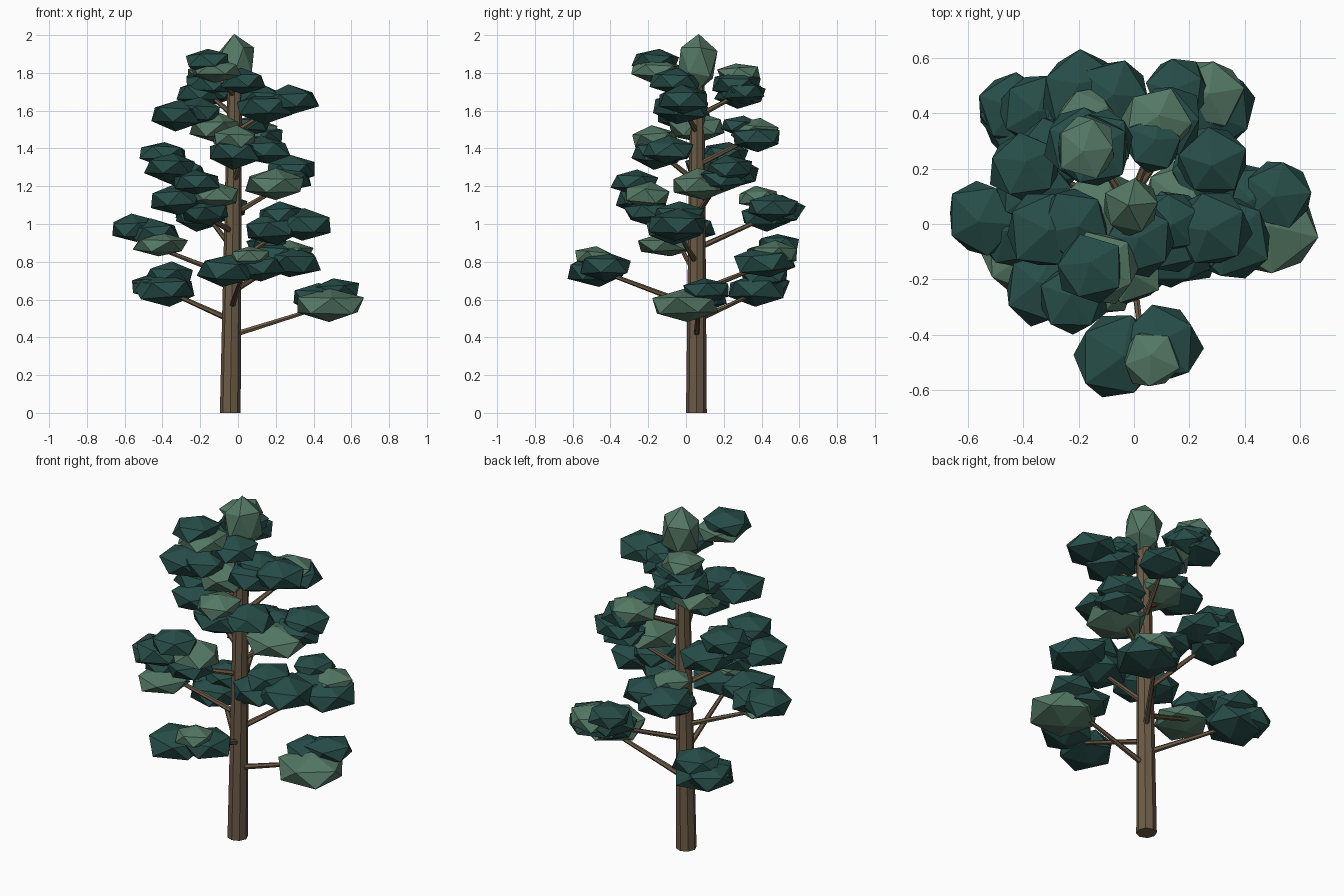
import bpy, bmesh, random
from mathutils import Vector, Matrix, Euler

random.seed(4)


def material(name, rgb):
    m = bpy.data.materials.new(name)
    m.diffuse_color = (*rgb, 1)
    return m


BARK = material("bark", (0.15, 0.105, 0.062))
DARK = material("dark_foliage", (0.02, 0.075, 0.066))
LIGHT = material("light_foliage", (0.09, 0.19, 0.13))


def make_object(name, bm, mat):
    me = bpy.data.meshes.new(name)
    bm.to_mesh(me)
    bm.free()
    me.materials.append(mat)
    ob = bpy.data.objects.new(name, me)
    bpy.context.collection.objects.link(ob)
    return ob


def limb(name, a, b, r1, r2, sides):
    a, b = Vector(a), Vector(b)
    d = b - a
    bm = bmesh.new()
    bmesh.ops.create_cone(bm, cap_ends=True, segments=sides, radius1=r1, radius2=r2, depth=d.length)
    rot = Vector((0, 0, 1)).rotation_difference(d).to_matrix().to_4x4()
    bm.transform(Matrix.Translation((a + b) / 2) @ rot)
    make_object(name, bm, BARK)


def clump(name, pos, mat, r=None, flat=0.52):
    # flattened icosahedron with a little irregularity
    x, y, z = pos
    r = (r or 0.172 - 0.026 * (z - 0.5)) * 1.05
    bm = bmesh.new()
    bmesh.ops.create_icosphere(bm, subdivisions=1, radius=1)
    for v in bm.verts:
        v.co *= random.uniform(0.91, 1.09)
    spin = Euler((random.uniform(-.15, .15), random.uniform(-.15, .15), random.uniform(0, 6.28))).to_matrix().to_4x4()
    bm.transform(Matrix.Translation(pos) @ Matrix.Diagonal((r, r, r * flat, 1)) @ spin)
    make_object(name, bm, mat)


# Trunk: slightly leaning and tapering
BASE, TOP = Vector((-0.041, 0.055, 0)), Vector((-0.016, 0.06, 1.8))
limb("trunk", BASE, TOP, 0.055, 0.038, 8)


def branch(name, root_z, dark, light=()):
    pts = [Vector(p[:3]) for p in list(dark) + list(light)]
    tip = sum(pts, Vector()) / len(pts)
    tip.z = min(p.z for p in pts)
    limb(name + "_branch", BASE.lerp(TOP, root_z / 1.8), tip, 0.016, 0.01, 6)
    for mat, group, tone in ((DARK, dark, "dark"), (LIGHT, light, "light")):
        for i, p in enumerate(group):
            clump(f"{name}_{tone}_clump_{i + 1}", p[:3], mat, *p[3:])


# Lower tier
branch("low_right", 0.41, [(0.52, 0.11, 0.645, 0.13), (0.42, 0.09, 0.61, 0.14)], [(0.485, 0.0, 0.57, 0.185, 0.46)])
branch("low_back_left", 0.49, [(-0.38, 0.37, 0.65), (-0.43, 0.41, 0.67, 0.14), (-0.36, 0.42, 0.73, 0.13)])
branch("low_front", 0.56, [(-0.06, -0.47, 0.755), (0.1, -0.43, 0.77, 0.15)], [(0.06, -0.49, 0.825, 0.112)])
branch("low_back_right", 0.64, [(0.28, 0.42, 0.8), (0.16, 0.49, 0.89, 0.115), (0.2, 0.43, 0.83, 0.14)],
       [(0.27, 0.47, 0.84, 0.13)])

# Middle tier
branch("mid_left", 0.72, [(-0.55, 0.02, 0.975, 0.14), (-0.44, -0.03, 0.95, 0.14)], [(-0.41, -0.1, 0.89, 0.155, 0.4)])
branch("mid_right", 0.79, [(0.345, -0.05, 0.995), (0.18, -0.07, 0.975, 0.15), (0.23, -0.04, 1.045, 0.135)])
branch("mid_back", 0.87, [(-0.19, 0.48, 1.07, 0.15), (-0.08, 0.46, 1.09, 0.14), (-0.2, 0.42, 1.04, 0.14)],
       [(-0.17, 0.38, 1.14, 0.11)])
branch("mid_front_left", 0.96, [(-0.33, -0.23, 1.13, 0.145), (-0.22, -0.27, 1.22, 0.125), (-0.17, -0.2, 1.06, 0.13)],
       [(-0.13, -0.21, 1.15, 0.135)])
branch("mid_right_upper", 1.05, [(0.28, 0.23, 1.29, 0.135), (0.26, 0.19, 1.24, 0.13)], [(0.2, 0.08, 1.21, 0.17, 0.45)])
branch("mid_back_left", 1.1, [(-0.36, 0.13, 1.3, 0.14), (-0.4, 0.21, 1.37, 0.13), (-0.3, 0.25, 1.27, 0.145)])

# Upper tier
branch("high_front", 1.22, [(-0.02, -0.15, 1.375, 0.15), (0.14, -0.1, 1.39, 0.14)], [(-0.02, -0.16, 1.45, 0.125)])
branch("high_back", 1.31, [(0.12, 0.37, 1.455, 0.135), (0.07, 0.29, 1.52, 0.105)], [(0.08, 0.37, 1.49, 0.135)])
branch("high_left", 1.38, [(-0.32, -0.02, 1.575, 0.15), (-0.22, 0.0, 1.595, 0.14)], [(-0.12, 0.06, 1.51, 0.15)])
branch("high_right", 1.48, [(0.28, -0.02, 1.655, 0.145), (0.13, -0.03, 1.615, 0.155), (0.13, 0.01, 1.67, 0.12)])
branch("top_back", 1.57, [(-0.19, 0.29, 1.69, 0.145), (-0.15, 0.27, 1.74, 0.14), (-0.12, 0.3, 1.7, 0.12)],
       [(-0.17, 0.28, 1.795, 0.115, 0.5)])
branch("top_front", 1.68, [(-0.16, -0.16, 1.86, 0.13), (0.02, -0.06, 1.755, 0.135)], [(-0.12, -0.16, 1.815, 0.145, 0.42)])

# Pointed crown at the tip
clump("crown_tip", (-0.01, 0.06, 1.85), LIGHT, 0.103, 1.4)
